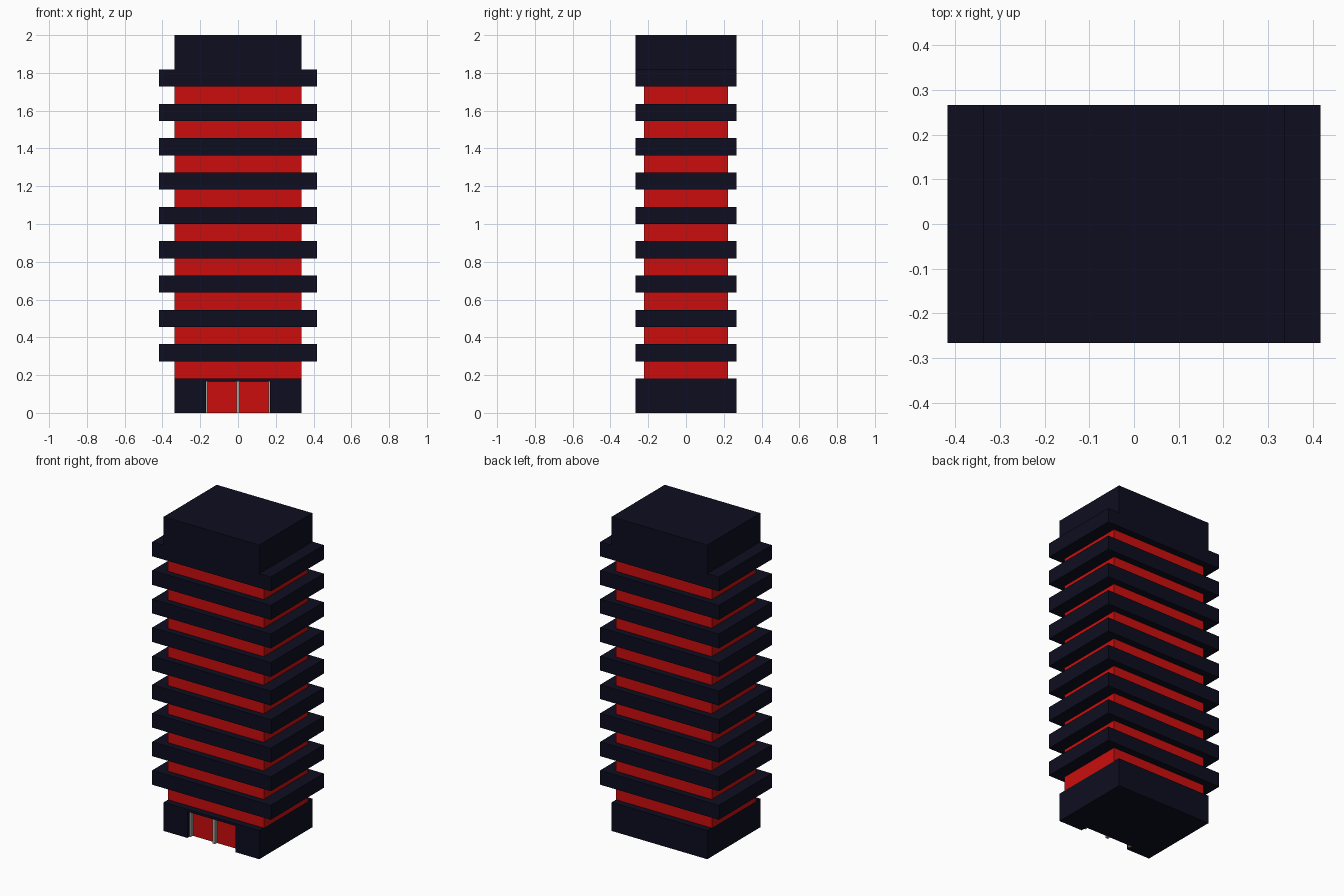
import bpy, bmesh

if "Cube" in bpy.data.objects:
    bpy.data.objects.remove(bpy.data.objects["Cube"])


def material(name, rgb):
    m = bpy.data.materials.new(name)
    m.diffuse_color = (*rgb, 1.0)
    m.use_nodes = True
    m.node_tree.nodes["Principled BSDF"].inputs["Base Color"].default_value = m.diffuse_color
    return m


navy = material("dark navy", (0.004, 0.004, 0.014))
red = material("bright red", (0.60, 0.004, 0.004))
grey = material("light grey", (0.40, 0.40, 0.36))


def box(name, x, y, z, mat):
    """Axis-aligned box from (min, max) ranges."""
    bm = bmesh.new()
    bmesh.ops.create_cube(bm, size=1.0)
    for v in bm.verts:
        for i, (lo, hi) in enumerate((x, y, z)):
            v.co[i] = hi if v.co[i] > 0 else lo
    mesh = bpy.data.meshes.new(name)
    bm.to_mesh(mesh)
    bm.free()
    mesh.materials.append(mat)
    ob = bpy.data.objects.new(name, mesh)
    bpy.context.collection.objects.link(ob)
    return ob


H = 2 / 22                       # half a storey
W, D = 0.337, 0.267              # block half width and depth
CORE_D, SLAB_W = 0.222, 0.418
DOOR_W, DOOR_H = 0.17, 0.167
FRAME_Y = -0.245                 # front of the door frame

# Ground floor block with an entrance recess cut into the front
base = box("ground_floor", (-W, W), (-D, D), (0, 2 * H), navy)
cutter = box("entrance_cutter", (-DOOR_W, DOOR_W), (-D - 0.1, -CORE_D),
             (-0.1, DOOR_H), navy)
cutter.hide_render = True
cut = base.modifiers.new("entrance", 'BOOLEAN')
cut.object = cutter
cut.operation = 'DIFFERENCE'
cut.solver = 'EXACT'
bpy.context.view_layer.objects.active = base
bpy.ops.object.modifier_apply(modifier=cut.name)
bpy.data.objects.remove(cutter)

# Storey walls between the projecting balcony slabs
for k in range(9):
    z = (2 + 2 * k) * H
    box("storey_wall", (-W, W), (-CORE_D, CORE_D), (z, z + H), red)
    box("balcony_slab", (-SLAB_W, SLAB_W), (-D, D), (z + H, z + 2 * H), navy)

# Roof block
box("roof_block", (-W, W), (-D, D), (20 * H, 22 * H), navy)

# Double door: red leaves, grey jambs, head and centre post
J, P = 0.009, 0.009
for s in (-1, 1):
    box("door_leaf", sorted((s * P, s * (DOOR_W - J))),
        (-CORE_D - 0.003, -CORE_D), (0, DOOR_H - 0.004), red)
    box("door_jamb", sorted((s * (DOOR_W - J), s * DOOR_W)),
        (FRAME_Y, -CORE_D), (0, DOOR_H), grey)
box("door_head", (-DOOR_W + J, DOOR_W - J), (FRAME_Y, -CORE_D),
    (DOOR_H - 0.004, DOOR_H), grey)
box("door_post", (-P, P), (FRAME_Y, -CORE_D), (0, DOOR_H - 0.004), grey)
